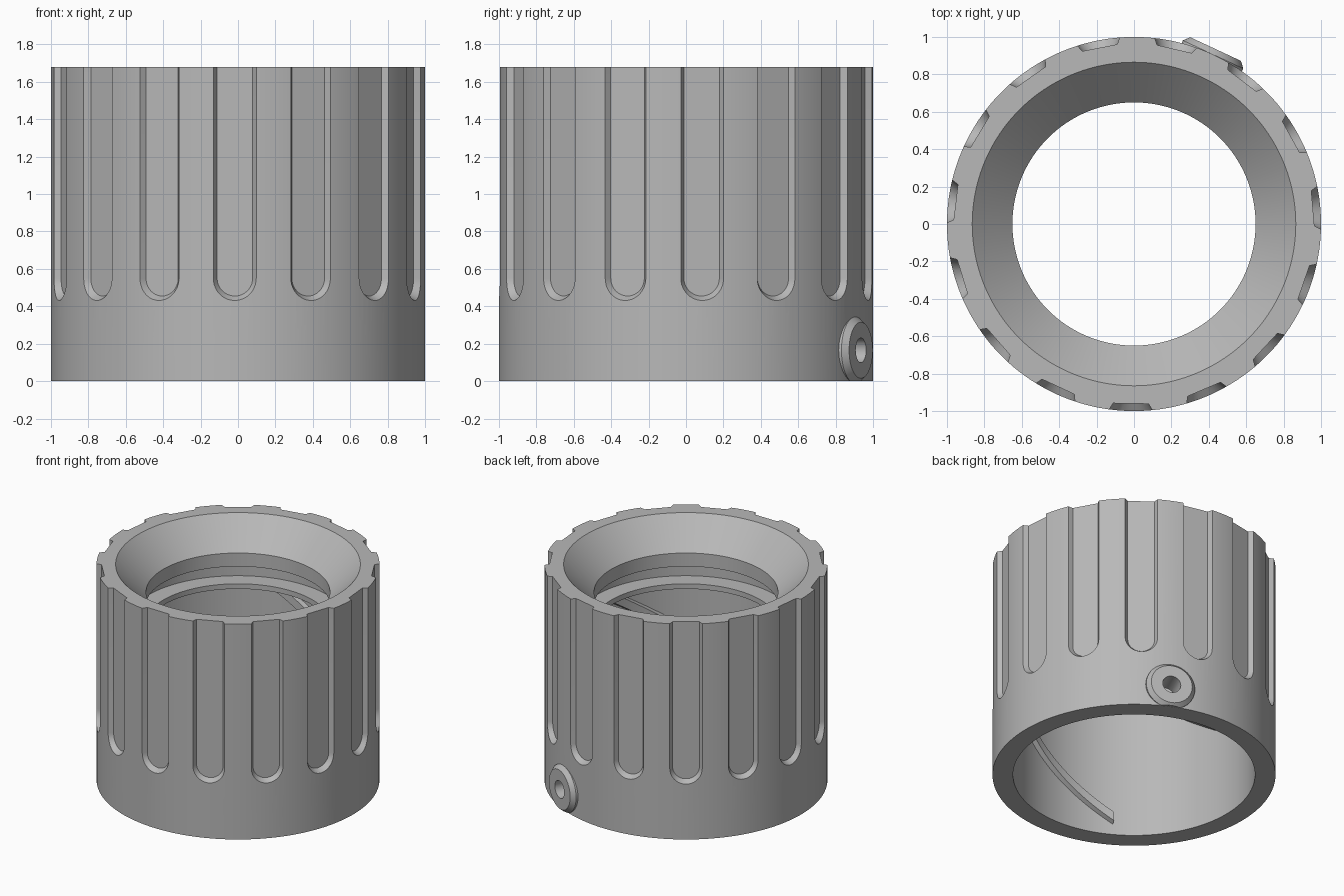
import bpy, bmesh
from math import sin, cos, pi, radians
from mathutils import Vector, Matrix

old = bpy.data.objects.get("Cube")
if old:
    bpy.data.objects.remove(old, do_unlink=True)

HEIGHT = 1.68
BORE = 0.855
NECK = 0.65

grey = bpy.data.materials.new("mid_grey")
grey.use_nodes = True
colour = (0.48, 0.48, 0.48, 1)
grey.diffuse_color = colour
grey.node_tree.nodes["Principled BSDF"].inputs["Base Color"].default_value = colour


def loft(bm, rings, closed=False):
    """Skin a list of equal point rings; cap the ends unless the loft loops."""
    loops = [[bm.verts.new(p) for p in ring] for ring in rings]
    pairs = list(zip(loops, loops[1:]))
    if closed:
        pairs.append((loops[-1], loops[0]))
    else:
        bm.faces.new(loops[0])
        bm.faces.new(loops[-1])
    for a, b in pairs:
        for i in range(len(a)):
            j = (i + 1) % len(a)
            bm.faces.new((a[i], a[j], b[j], b[i]))


def finish(bm, name):
    bmesh.ops.recalc_face_normals(bm, faces=bm.faces)
    mesh = bpy.data.meshes.new(name)
    bm.to_mesh(mesh)
    bm.free()
    mesh.materials.append(grey)
    obj = bpy.data.objects.new(name, mesh)
    bpy.context.collection.objects.link(obj)
    return obj


def activate(obj):
    bpy.ops.object.select_all(action='DESELECT')
    obj.select_set(True)
    bpy.context.view_layer.objects.active = obj


def cut(obj, cutter):
    mod = obj.modifiers.new("cut", 'BOOLEAN')
    mod.operation = 'DIFFERENCE'
    mod.solver = 'EXACT'
    mod.object = cutter
    cutter.hide_render = True
    activate(obj)
    bpy.ops.object.modifier_apply(modifier=mod.name)


def disc(radial, radius, z, turn, n=48):
    """Circle facing outward at a radial distance from the axis."""
    return [turn @ Vector((radial, radius * cos(2 * pi * i / n), z + radius * sin(2 * pi * i / n)))
            for i in range(n)]


# Collar body: turned profile with flared mouth, inner groove and wide bore
profile = [(1, 0), (1, HEIGHT), (0.865, HEIGHT), (NECK, 1.465), (NECK, 1.36), (0.785, 1.36),
           (0.785, 1.225), (NECK, 1.225), (NECK, 1.185), (BORE, 1.185), (BORE, 0)]
bm = bmesh.new()
steps = 180
loft(bm, [[(r * cos(2 * pi * k / steps), r * sin(2 * pi * k / steps), z) for r, z in profile]
          for k in range(steps)], closed=True)
collar = finish(bm, "collar_body")


# Grip flutes: flat slots with sloped walls and round lower ends
def slot(radial, half, turn):
    arc = [(half * cos(pi + pi * i / 20), 0.55 + half * sin(pi + pi * i / 20)) for i in range(21)]
    return [turn @ Vector((radial, t, z)) for t, z in [(-half, 1.8)] + arc + [(half, 1.8)]]


bm = bmesh.new()
for k in range(15):
    turn = Matrix.Rotation(radians(5 + 24 * k), 3, 'Z')
    loft(bm, [slot(0.96, 0.095, turn), slot(1.04, 0.143, turn)])
flutes = finish(bm, "flute_cutter")
cut(collar, flutes)

# Side boss: chamfered disc trimmed level with the base
boss_turn = Matrix.Rotation(radians(65), 3, 'Z')
boss_z = 0.165
bm = bmesh.new()
loft(bm, [disc(r, size, boss_z, boss_turn) for r, size in ((0.93, 0.178), (1.0, 0.178), (1.032, 0.15))])
trim = bmesh.ops.bisect_plane(bm, geom=bm.verts[:] + bm.edges[:] + bm.faces[:],
                              plane_co=(0, 0, 0.001), plane_no=(0, 0, -1), clear_outer=True)
bmesh.ops.holes_fill(bm, edges=[e for e in bm.edges if e.is_boundary])
boss = finish(bm, "side_boss")

# Pin hole through boss and wall
bm = bmesh.new()
loft(bm, [disc(r, 0.066, boss_z, boss_turn, 32) for r in (0.75, 1.1)])
hole = finish(bm, "hole_cutter")
cut(collar, hole)
cut(boss, hole)
for helper in (flutes, hole):
    bpy.data.objects.remove(helper, do_unlink=True)

# Steep three-start thread inside the bore
bm = bmesh.new()
for start in (0, 120, 240):
    rings = []
    for k in range(41):
        angle = radians(start + 105 * k / 40)
        z = 0.13 + k / 40
        rings.append([(r * cos(angle), r * sin(angle), z + dz)
                      for r, dz in ((BORE + 0.01, -0.05), (BORE - 0.035, -0.035),
                                    (BORE - 0.035, 0.035), (BORE + 0.01, 0.05))])
    loft(bm, rings)
thread = finish(bm, "inner_thread")

for obj in (collar, boss, thread):
    activate(obj)
    bpy.ops.object.shade_smooth_by_angle(angle=radians(25))
